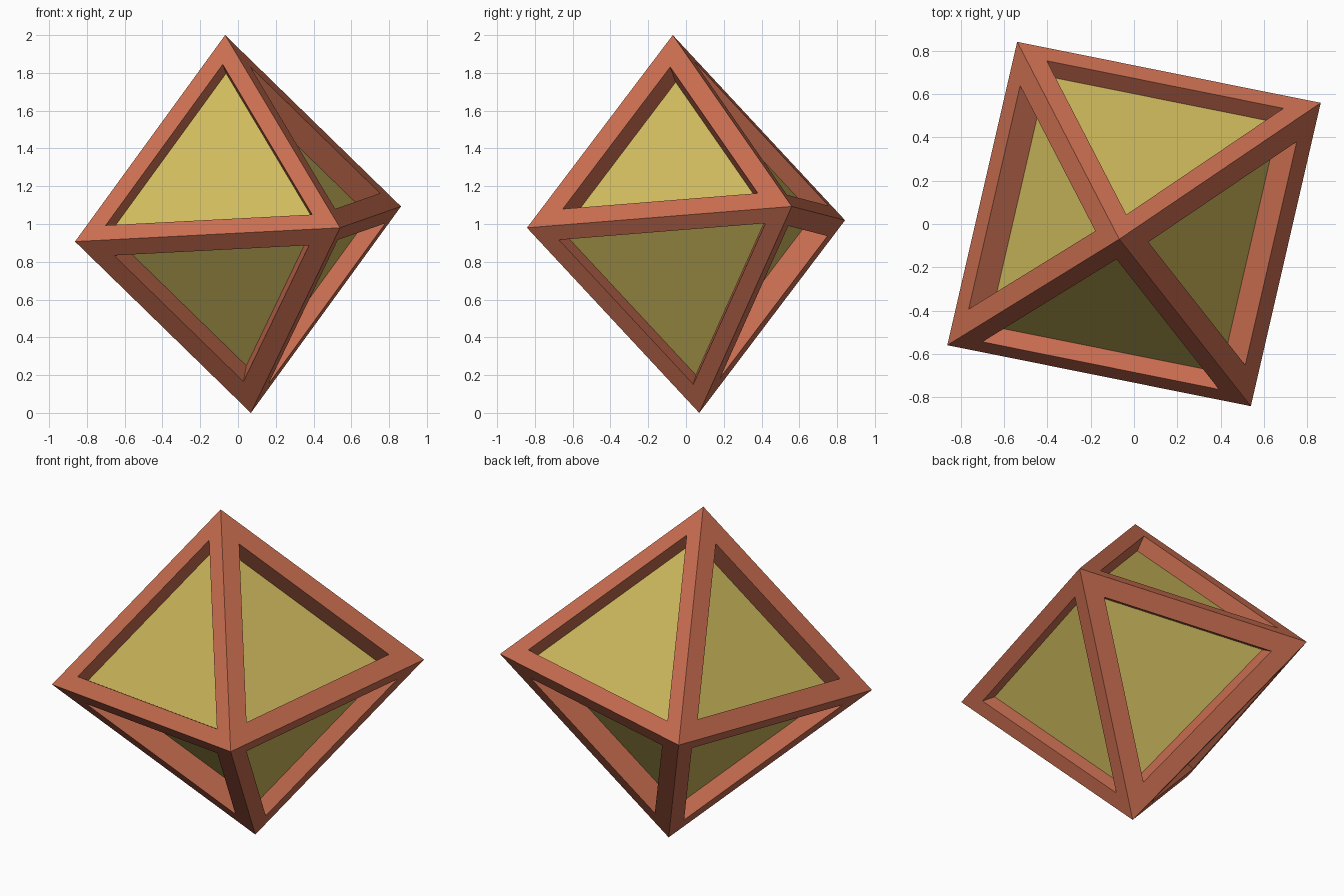
import bpy, bmesh
from mathutils import Vector

if "Cube" in bpy.data.objects:
    bpy.data.objects.remove(bpy.data.objects["Cube"])


def material(name, rgb):
    m = bpy.data.materials.new(name)
    m.diffuse_color = (*rgb, 1)
    m.use_nodes = True
    m.node_tree.nodes["Principled BSDF"].inputs["Base Color"].default_value = m.diffuse_color
    return m


# Half-axes of the tilted octahedron
CENTRE = Vector((0, 0, 1))
A = Vector((0.54, -0.842, -0.02))
B = Vector((0.863, 0.56, 0.093))
C = Vector((-0.068, -0.07, 1.0))

bm = bmesh.new()
verts = {}
for i, axis in enumerate((A, B, C)):
    for s in (1, -1):
        verts[i, s] = bm.verts.new(CENTRE + axis * s)

# Eight faces, alternating between deep and shallow recesses
deep, shallow = [], []
for a in (1, -1):
    for b in (1, -1):
        for c in (1, -1):
            tri = [verts[0, a], verts[1, b], verts[2, c]]
            parity = a * b * c
            face = bm.faces.new(tri if parity > 0 else tri[::-1])
            (deep if parity > 0 else shallow).append(face)
bm.normal_update()

# Border of each face, then the sunken panel with straight walls
for faces, border, depth in ((deep, 0.109, 0.13), (shallow, 0.091, 0.092)):
    bmesh.ops.inset_individual(bm, faces=faces, thickness=border, depth=0,
                               use_even_offset=True)
    bm.normal_update()
    bmesh.ops.inset_individual(bm, faces=faces, thickness=0, depth=-depth,
                               use_even_offset=True)
    for f in faces:
        f.material_index = 1
bm.normal_update()

mesh = bpy.data.meshes.new("octahedron_frame")
bm.to_mesh(mesh)
bm.free()
mesh.materials.append(material("frame_terracotta", (0.58, 0.153, 0.08)))
mesh.materials.append(material("panel_yellow", (0.62, 0.49, 0.11)))
obj = bpy.data.objects.new("octahedron_frame", mesh)
bpy.context.collection.objects.link(obj)
